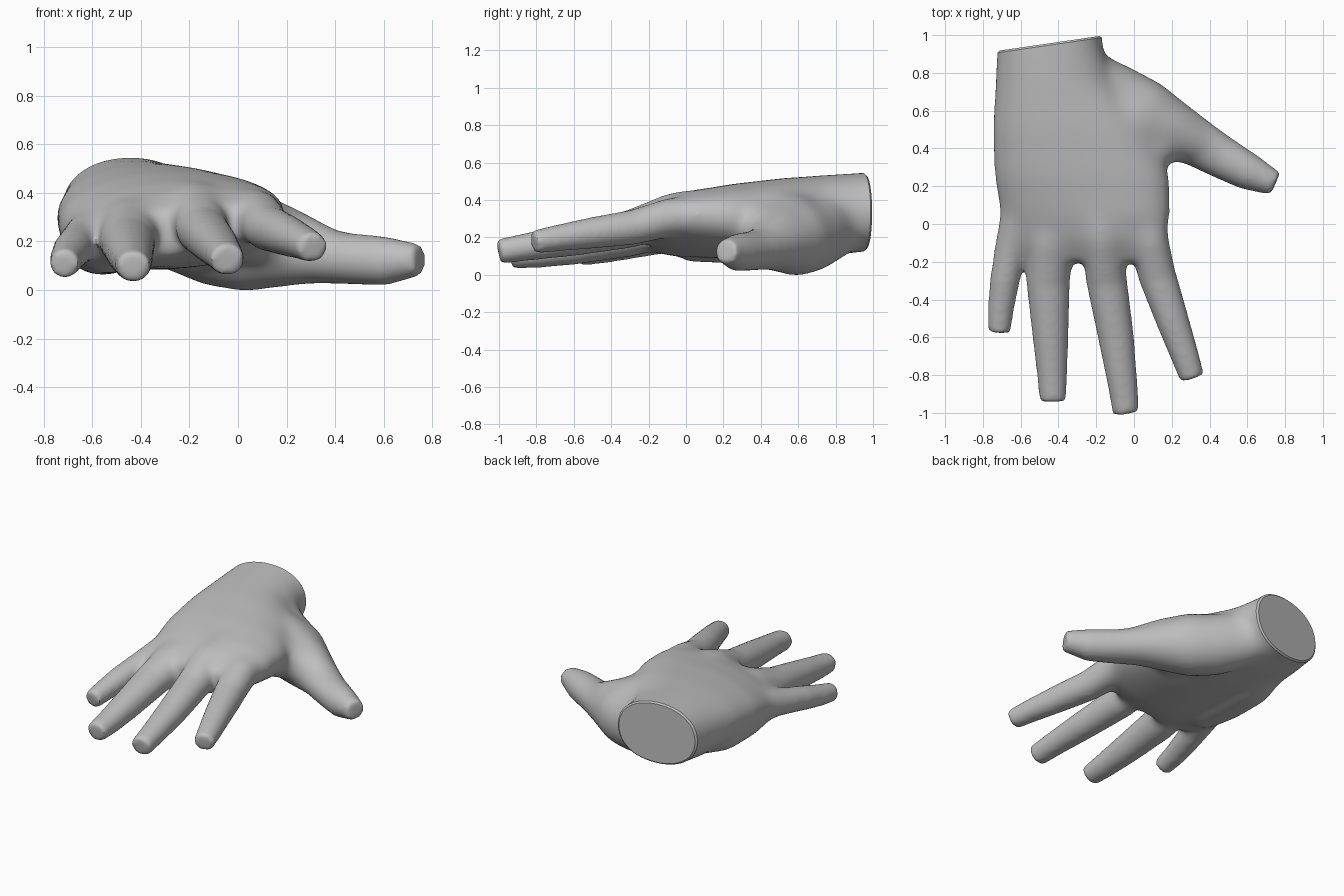
import bpy, bmesh, math
from mathutils import Vector

SIDES = 32
Z = Vector((0, 0, 1))


def loft(bm, sections, power=2.0):
    """Closed tube through (x, y, z, half width, half height, sideways slope)."""
    pts = [Vector(s[:3]) for s in sections]
    rings = []
    for i, s in enumerate(sections):
        d = pts[min(i + 1, len(pts) - 1)] - pts[max(i - 1, 0)]
        side = Vector((-d.y, d.x, 0)).normalized()
        if power > 2:                      # palm slices stay square to y
            side = Vector((1, 0, 0))
        up = Z if power > 2 else side.cross(d).normalized()
        if up.z < 0:
            up = -up
        slope = s[5] if len(s) > 5 else 0
        ring = []
        for k in range(SIDES):
            a = 2 * math.pi * k / SIDES
            c, n = math.cos(a), math.sin(a)
            u = math.copysign(abs(c) ** (2 / power), c) * s[3]
            v = math.copysign(abs(n) ** (2 / power), n) * s[4]
            ring.append(bm.verts.new(pts[i] + side * u + up * v + Z * slope * u))
        rings.append(ring)
    for a, b in zip(rings, rings[1:]):
        for k in range(SIDES):
            j = (k + 1) % SIDES
            bm.faces.new((a[k], a[j], b[j], b[k]))
    bm.faces.new(rings[0])
    bm.faces.new(rings[-1])


bm = bmesh.new()

# Wrist and palm, running forward from the wrist
loft(bm, [
    (-0.45, 1.10, 0.340, 0.278, 0.210, 0.00),
    (-0.445, 0.93, 0.335, 0.281, 0.212, 0.00),
    (-0.42, 0.75, 0.315, 0.315, 0.220, 0.00),
    (-0.33, 0.50, 0.300, 0.420, 0.217, 0.00),
    (-0.275, 0.25, 0.287, 0.467, 0.200, 0.04),
    (-0.255, 0.05, 0.274, 0.453, 0.175, 0.10),
    (-0.255, -0.08, 0.258, 0.415, 0.147, 0.13),
    (-0.25, -0.20, 0.240, 0.350, 0.095, 0.15)], 2.15)

# Fleshy heel of the palm on the little finger side
loft(bm, [(-0.52, 0.65, 0.24, 0.15, 0.14), (-0.56, 0.45, 0.20, 0.165, 0.14),
          (-0.555, 0.20, 0.19, 0.16, 0.13), (-0.53, -0.02, 0.19, 0.14, 0.12)])

# Index, middle, ring and little finger, each from knuckle to tip
loft(bm, [(0.04, 0.15, 0.32, 0.12, 0.10), (0.075, -0.08, 0.310, 0.112, 0.108),
          (0.125, -0.28, 0.255, 0.100, 0.094), (0.20, -0.50, 0.225, 0.088, 0.084),
          (0.27, -0.70, 0.195, 0.075, 0.070), (0.308, -0.815, 0.175, 0.066, 0.062)])
loft(bm, [(-0.20, 0.15, 0.355, 0.11, 0.11), (-0.17, -0.06, 0.330, 0.118, 0.118),
          (-0.145, -0.30, 0.245, 0.108, 0.100), (-0.095, -0.60, 0.19, 0.095, 0.088),
          (-0.06, -0.85, 0.15, 0.079, 0.074), (-0.042, -1.0, 0.125, 0.071, 0.067)])
loft(bm, [(-0.42, 0.15, 0.29, 0.10, 0.10), (-0.44, -0.08, 0.265, 0.132, 0.115),
          (-0.455, -0.30, 0.20, 0.116, 0.102), (-0.442, -0.60, 0.145, 0.095, 0.090),
          (-0.433, -0.80, 0.113, 0.080, 0.076), (-0.430, -0.938, 0.098, 0.070, 0.064)])
loft(bm, [(-0.60, 0.15, 0.25, 0.09, 0.10), (-0.628, 0.0, 0.222, 0.090, 0.10),
          (-0.653, -0.12, 0.198, 0.088, 0.090), (-0.684, -0.30, 0.163, 0.079, 0.078),
          (-0.705, -0.45, 0.13, 0.069, 0.069), (-0.714, -0.572, 0.108, 0.060, 0.060)])

# Thumb with the fleshy ball at its base
loft(bm, [(-0.34, 0.88, 0.31, 0.13, 0.17), (-0.23, 0.76, 0.255, 0.16, 0.185),
          (-0.10, 0.665, 0.21, 0.185, 0.195),
          (0.05, 0.58, 0.19, 0.190, 0.20), (0.20, 0.50, 0.165, 0.160, 0.155),
          (0.33, 0.432, 0.145, 0.132, 0.120), (0.45, 0.36, 0.130, 0.116, 0.106),
          (0.61, 0.275, 0.120, 0.098, 0.100), (0.748, 0.213, 0.125, 0.065, 0.065)])

# Back of the hand sloping down to the thumb, and the web of skin beside it
loft(bm, [(-0.28, 0.62, 0.31, 0.18, 0.17), (0.0, 0.53, 0.285, 0.18, 0.150),
          (0.20, 0.49, 0.22, 0.14, 0.125), (0.38, 0.41, 0.15, 0.10, 0.10)])
loft(bm, [(-0.15, 0.30, 0.26, 0.12, 0.14), (0.08, 0.39, 0.25, 0.12, 0.14),
          (0.24, 0.455, 0.19, 0.10, 0.11)])

bmesh.ops.recalc_face_normals(bm, faces=bm.faces)
mesh = bpy.data.meshes.new("hand")
bm.to_mesh(mesh)
bm.free()
hand = bpy.data.objects.new("hand", mesh)
bpy.context.collection.objects.link(hand)
bpy.context.view_layer.objects.active = hand
hand.select_set(True)

# Fuse the parts into one skin and soften it lightly
fuse = hand.modifiers.new("fuse", 'REMESH')
fuse.mode = 'VOXEL'
fuse.voxel_size = 0.014
soften = hand.modifiers.new("soften", 'SMOOTH')
soften.factor = 0.5
soften.iterations = 14
for name in ("fuse", "soften"):
    bpy.ops.object.modifier_apply(modifier=name)

# Soften the palm, knuckles and thumb root more, fading out along the fingers
palm = hand.vertex_groups.new(name="palm")
for v in hand.data.vertices:
    fade = min((v.co.y + 0.30) / 0.2, (0.5 - v.co.x) / 0.25, 1)
    if fade > 0:
        palm.add([v.index], fade, 'REPLACE')
blend = hand.modifiers.new("blend", 'SMOOTH')
blend.factor = 0.5
blend.iterations = 70
blend.vertex_group = "palm"
bpy.ops.object.modifier_apply(modifier="blend")

# Cut the wrist flat and give the cut a narrow chamfer
bm = bmesh.new()
bm.from_mesh(hand.data)
normal = Vector((-0.144, 0.99, 0)).normalized()
cut = bmesh.ops.bisect_plane(
    bm, geom=bm.verts[:] + bm.edges[:] + bm.faces[:], dist=1e-5,
    plane_co=Vector((-0.445, 0.957, 0.34)) - normal * 0.01,
    plane_no=normal, clear_outer=True)
rim = [e for e in cut["geom_cut"] if isinstance(e, bmesh.types.BMEdge)]
ext = bmesh.ops.extrude_edge_only(bm, edges=rim)["geom"]
ring = [v for v in ext if isinstance(v, bmesh.types.BMVert)]
centre = sum((v.co for v in ring), Vector()) / len(ring)
for v in ring:
    v.co = centre + (v.co - centre) * 0.955 + normal * 0.01
bmesh.ops.holes_fill(bm, edges=[e for e in ext if isinstance(e, bmesh.types.BMEdge)
                                and e.is_boundary], sides=0)
bmesh.ops.recalc_face_normals(bm, faces=bm.faces)
# Rest the lowest point on the ground
low = min(v.co.z for v in bm.verts)
bmesh.ops.translate(bm, verts=bm.verts, vec=(0, 0, -low))
bm.to_mesh(hand.data)
bm.free()

skin = bpy.data.materials.new("grey")
skin.diffuse_color = (0.52, 0.52, 0.52, 1)
hand.data.materials.clear()
hand.data.materials.append(skin)
bpy.ops.object.shade_smooth_by_angle(angle=math.radians(35))
